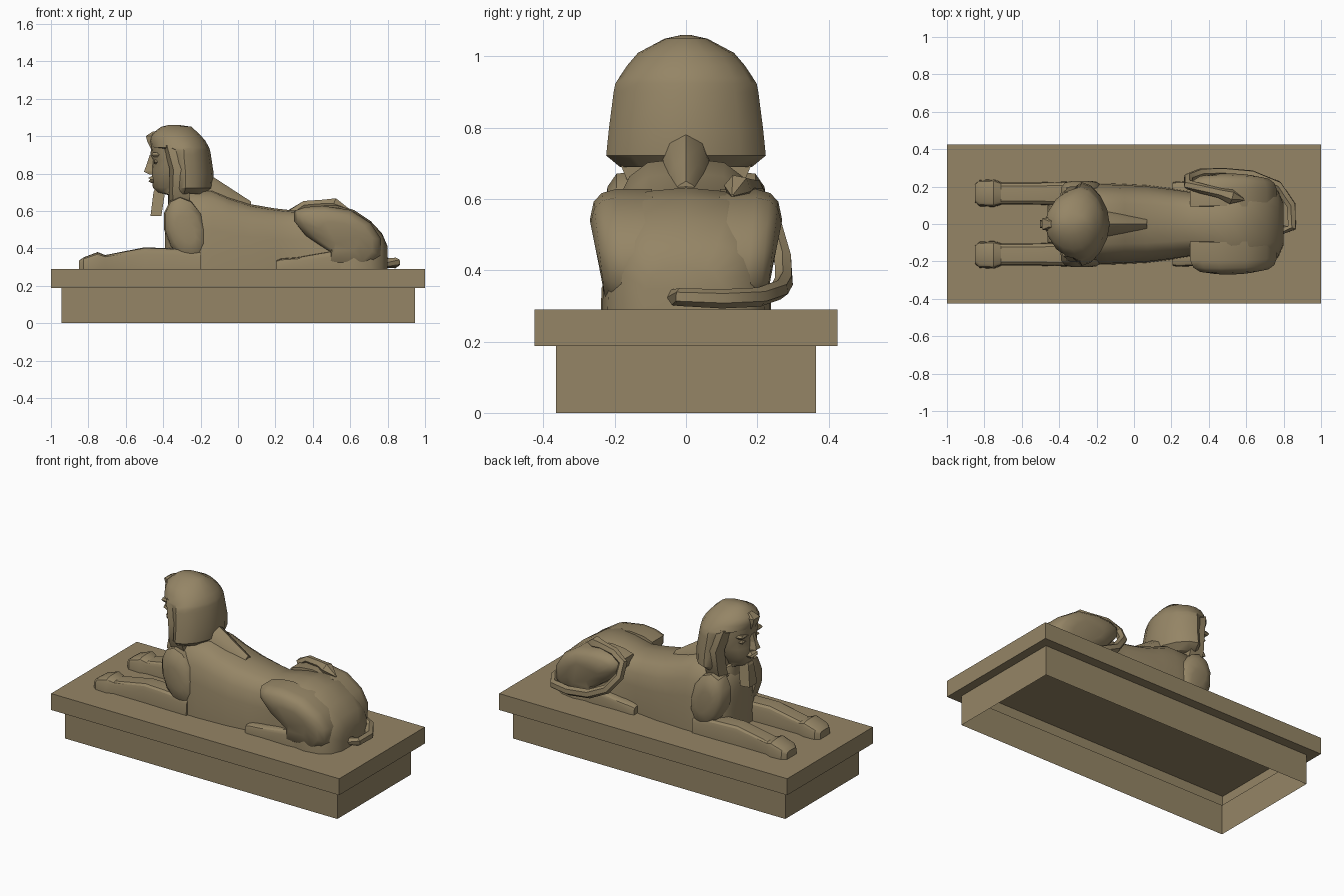
import bpy, bmesh, math
from mathutils import Vector

if "Cube" in bpy.data.objects:
    bpy.data.objects.remove(bpy.data.objects["Cube"])

stone = bpy.data.materials.new("sandstone")
stone.diffuse_color = (0.30, 0.235, 0.132, 1)
stone.use_nodes = True
stone.node_tree.nodes["Principled BSDF"].inputs["Base Color"].default_value = stone.diffuse_color
FLOOR = 0.29


def loft(name, rings, mirror=False, caps=(True, True), smooth=40):
    """Skin equal-sized closed rings of points into one object."""
    bm = bmesh.new()
    loops = [[bm.verts.new(p) for p in r] for r in rings]
    n = len(loops[0])
    for a, b in zip(loops, loops[1:]):
        for i in range(n):
            j = (i + 1) % n
            bm.faces.new((a[i], a[j], b[j], b[i]))
    if caps[0]:
        bm.faces.new(loops[0])
    if caps[1]:
        bm.faces.new(loops[-1])
    bmesh.ops.recalc_face_normals(bm, faces=bm.faces)
    me = bpy.data.meshes.new(name)
    bm.to_mesh(me)
    bm.free()
    me.materials.append(stone)
    ob = bpy.data.objects.new(name, me)
    bpy.context.collection.objects.link(ob)
    if mirror:
        m = ob.modifiers.new("mirror", "MIRROR")
        m.use_axis = (False, True, False)
        m.use_mirror_merge = False
    if smooth:
        bpy.ops.object.select_all(action='DESELECT')
        ob.select_set(True)
        bpy.context.view_layer.objects.active = ob
        bpy.ops.object.shade_smooth_by_angle(angle=math.radians(smooth))
    return ob


def spow(v, e):
    return math.copysign(abs(v) ** e, v)


def arch(x, yc, hw, top, base=FLOOR, e=0.6, n=10):
    """Half-round section across the body, flat on its base."""
    return [(x, yc + hw * spow(math.cos(math.pi * i / n), e),
             base + (top - base) * max(0, math.sin(math.pi * i / n)) ** e)
            for i in range(n + 1)]


def oval(z, front, back, hw, wide_x, e=1.0, n=16):
    """Level section of the head, widest at wide_x."""
    pts = []
    for i in range(n):
        t = 2 * math.pi * i / n
        c = spow(math.cos(t), e)
        pts.append((wide_x + c * ((back - wide_x) if c > 0 else (wide_x - front)),
                    hw * spow(math.sin(t), e), z))
    return pts


def rect(hx, hy, z):
    return [(-hx, -hy, z), (hx, -hy, z), (hx, hy, z), (-hx, hy, z)]


# Hollow plinth with an overhanging slab, open underneath
plinth = loft("plinth", [rect(.945, .365, 0), rect(.945, .365, .187),
                         rect(1, .425, .187), rect(1, .425, FLOOR)],
              caps=(False, True), smooth=0)

# Body from chest to rump
loft("body", [arch(x, 0, w, t) for x, w, t in (
    (-.39, .10, .58), (-.365, .155, .65), (-.33, .195, .69), (-.25, .215, .715),
    (-.14, .217, .715), (-.05, .213, .675), (.07, .207, .635), (.2, .19, .613),
    (.3, .175, .602), (.42, .19, .625), (.52, .22, .632), (.62, .235, .605),
    (.71, .22, .545), (.77, .18, .48), (.80, .11, .41))])

# Raised braid of the headdress running down the back
loft("headdress_braid", [arch(x, 0, w, t, .55, .9, 6) for x, w, t in (
    (-.22, .09, .82), (-.13, .085, .78), (-.03, .06, .715), (.07, .04, .65))])

# Shoulder muscles
loft("shoulder", [[(-.28 + r * .115 * math.cos(a) - .03 * math.sin(a),
                    y, .50 + r * .18 * math.sin(a))
                   for a in (2 * math.pi * i / 12 for i in range(12))]
                  for y, r in ((.12, 1), (.195, .95), (.22, .75), (.23, .4))], mirror=True)

# Outstretched forelegs with paws
loft("foreleg", [arch(x, y, w, t, e=.4, n=8) for x, y, w, t in (
    (-.85, .165, .048, .335), (-.825, .165, .07, .352), (-.75, .165, .074, .38),
    (-.71, .163, .06, .364), (-.5, .163, .06, .405), (-.35, .163, .064, .40),
    (-.2, .165, .063, .385))], mirror=True, smooth=30)

# Haunches: a thigh outline stepped outward and rounded
thigh = ((.30, .60), (.30, .545), (.36, .47), (.49, .375), (.48, FLOOR), (.70, FLOOR),
         (.765, .36), (.765, .45), (.71, .535), (.6, .605), (.45, .628), (.36, .62))
loft("haunch", [[(.55 + (x - .55) * s, y + (z - .45) * .09, max(FLOOR, .47 + (z - .47) * s))
                 for x, z in thigh]
                for y, s in ((.08, 1), (.18, 1), (.22, .93), (.243, .78), (.254, .45))],
     mirror=True, smooth=50)

# Hind feet
loft("hind_foot", [arch(x, .18, w, t, e=.4, n=8) for x, w, t in (
    (.205, .042, .335), (.23, .048, .345), (.32, .045, .352), (.5, .05, .385), (.58, .04, .38))],
    mirror=True, smooth=30)

# Tail wrapped around one haunch, with a tuft on top
path = [(.79, -.03, .325), (.845, -.02, .325), (.84, .10, .32), (.77, .205, .325),
        (.63, .262, .345), (.48, .275, .37), (.36, .272, .43), (.29, .245, .52),
        (.29, .21, .59), (.36, .19, .63), (.46, .165, .635), (.52, .145, .63), (.59, .13, .61)]
radii = [.025] * 2 + [.027] * 9 + [.04, .004]
rings = []
for i, p in enumerate(path):
    d = (Vector(path[min(i + 1, 12)]) - Vector(path[max(i - 1, 0)])).normalized()
    out = Vector((p[0] - .55, p[1], p[2] - .47))
    u = (out - d * out.dot(d)).normalized()
    v = d.cross(u)
    rings.append([Vector(p) + radii[i] * (u * math.cos(a) + v * math.sin(a))
                  for a in (math.pi * k / 3 for k in range(6))])
loft("tail", rings)

# Neck and face
loft("face", [oval(z, f, -.24, w, -.32, .85) for z, f, w in (
    (.58, -.375, .12), (.685, -.375, .095), (.70, -.435, .07), (.725, -.455, .085),
    (.765, -.46, .108), (.82, -.462, .128), (.87, -.455, .135), (.90, -.468, .137),
    (.99, -.46, .135))])

# Headdress: cap and flaring side cloth
loft("headdress", [oval(z, f, b, w, c, e) for z, f, b, w, c, e in (
    (.69, -.35, -.17, .185, -.29, 1.1), (.722, -.355, -.135, .224, -.28, 1.1),
    (.80, -.36, -.13, .216, -.28, 1.1), (.90, -.385, -.145, .203, -.29, 1.1),
    (.925, -.40, -.15, .198, -.29, 1.1), (.94, -.465, -.155, .188, -.30, 1),
    (.975, -.475, -.175, .165, -.31, 1), (1.01, -.465, -.205, .135, -.33, 1),
    (1.05, -.41, -.25, .06, -.34, 1), (1.06, -.37, -.32, .015, -.35, 1))])

# Front cloth falling either side of the face
loft("headdress_lappet", [[(f, w - .06, z), (f + .02, w, z), (-.26, w, z), (-.26, w - .06, z)]
                          for z, f, w in ((.64, -.365, .16), (.70, -.37, .185),
                                          (.82, -.365, .20), (.95, -.40, .17))], mirror=True)


def wedge(name, sections, mirror=False):
    """Small carved detail from (z, front, back, y centre, half width) slices."""
    loft(name, [[(f, y - w, z), (f, y + w, z), (b, y + w * 1.3, z), (b, y - w * 1.3, z)]
                for z, f, b, y, w in sections], mirror, smooth=0)


# Carved details of the head
wedge("brow_ornament", ((.93, -.465, -.42, 0, .018), (.97, -.485, -.42, 0, .028),
                        (1.0, -.492, -.42, 0, .03), (1.025, -.455, -.42, 0, .016)))
wedge("nose", ((.795, -.475, -.45, 0, .02), (.81, -.503, -.45, 0, .02),
               (.85, -.488, -.45, 0, .012), (.90, -.472, -.45, 0, .012)))
wedge("lips", ((.748, -.462, -.44, 0, .022), (.758, -.478, -.44, 0, .03),
               (.768, -.468, -.44, 0, .038), (.776, -.48, -.44, 0, .028),
               (.786, -.462, -.44, 0, .018)))
wedge("eyebrow", ((.888, -.452, -.40, .065, .03), (.90, -.462, -.40, .065, .036),
                  (.912, -.455, -.40, .065, .03)), True)
wedge("eye", ((.85, -.442, -.40, .062, .012), (.862, -.45, -.40, .062, .024),
              (.874, -.442, -.40, .062, .012)), True)
wedge("beard", ((.572, -.468, -.41, 0, .038), (.70, -.452, -.39, 0, .026),
                (.715, -.445, -.39, 0, .024)))
